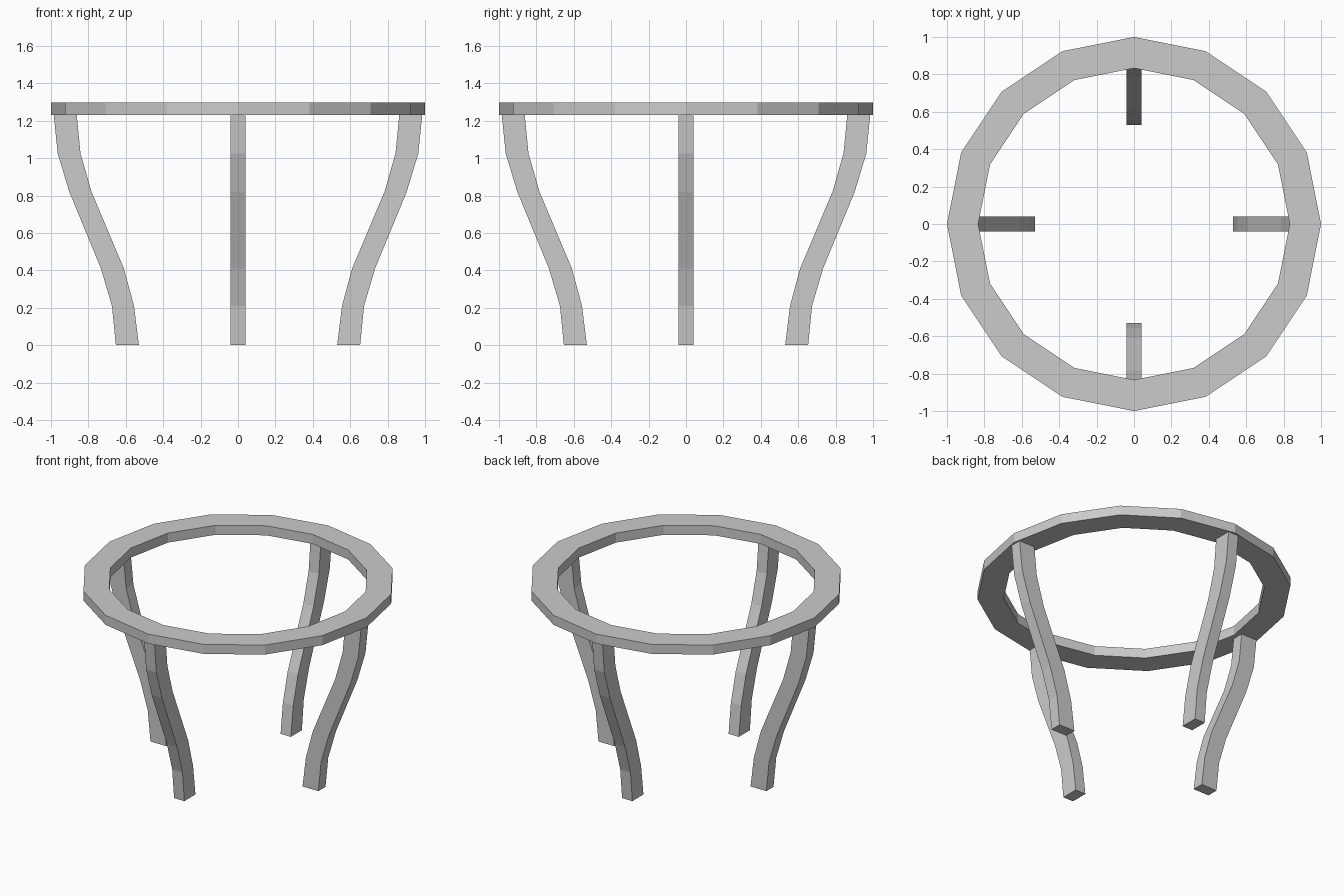
import bpy, bmesh
from math import cos, sin, pi

if "Cube" in bpy.data.objects:
    bpy.data.objects.remove(bpy.data.objects["Cube"])


def make_object(name, verts, faces):
    mesh = bpy.data.meshes.new(name)
    mesh.from_pydata(verts, [], faces)
    bm = bmesh.new()
    bm.from_mesh(mesh)
    bmesh.ops.recalc_face_normals(bm, faces=bm.faces)
    bm.to_mesh(mesh)
    bm.free()
    obj = bpy.data.objects.new(name, mesh)
    bpy.context.collection.objects.link(obj)
    return obj


def sweep_rings(rings, closed):
    """Quads joining four-cornered sections; caps the ends if open."""
    n = len(rings)
    faces = []
    for i in range(n if closed else n - 1):
        a, b = 4 * i, 4 * ((i + 1) % n)
        for k in range(4):
            m = (k + 1) % 4
            faces.append((a + k, a + m, b + m, b + k))
    if not closed:
        faces += [(0, 1, 2, 3), tuple(range(4 * n - 4, 4 * n))]
    return [v for ring in rings for v in ring], faces


# Sixteen-sided flat top ring
SIDES, OUTER, INNER, BOTTOM, TOP = 16, 1.0, 0.833, 1.23, 1.297
section = [(INNER, BOTTOM), (OUTER, BOTTOM), (OUTER, TOP), (INNER, TOP)]
rings = [[(r * cos(2 * pi * i / SIDES), r * sin(2 * pi * i / SIDES), z)
          for r, z in section] for i in range(SIDES)]
make_object("top_ring", *sweep_rings(rings, True))

# Curved legs: inner radius, outer radius, height
PROFILE = [(0.53, 0.653, 0.0), (0.556, 0.674, 0.21), (0.61, 0.733, 0.41),
           (0.783, 0.902, 0.82), (0.842, 0.964, 1.025), (0.862, 0.985, BOTTOM)]
HALF = 0.04
leg_rings = [[(a, -HALF, z), (b, -HALF, z), (b, HALF, z), (a, HALF, z)]
             for a, b, z in PROFILE]
verts, faces = sweep_rings(leg_rings, False)
for i, name in enumerate(("right_leg", "back_leg", "left_leg", "front_leg")):
    c, s = round(cos(i * pi / 2)), round(sin(i * pi / 2))
    make_object(name, [(c * x - s * y, s * x + c * y, z) for x, y, z in verts], faces)
